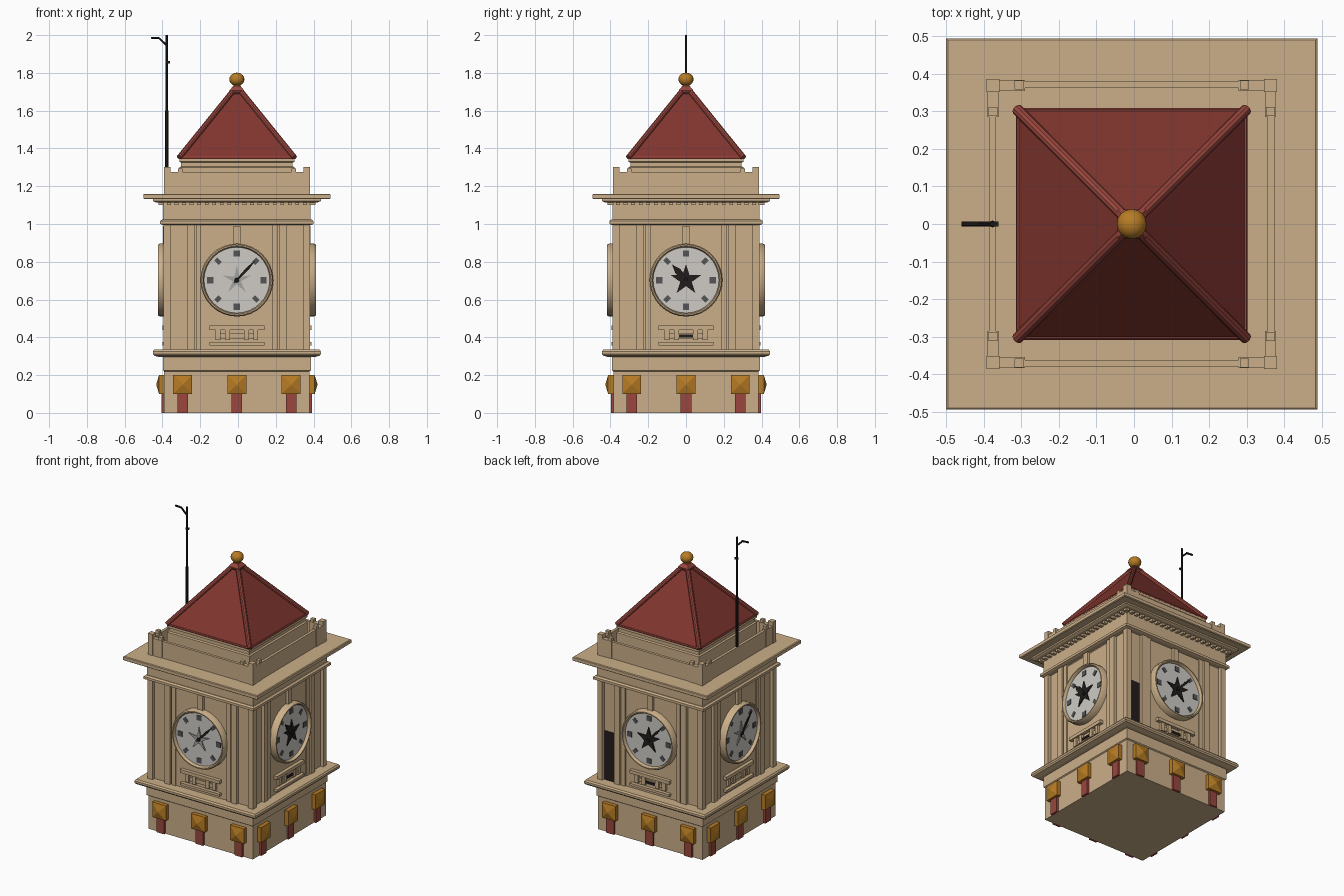
import bpy, bmesh, math
from mathutils import Matrix, Vector

if "Cube" in bpy.data.objects:
    bpy.data.objects.remove(bpy.data.objects["Cube"])

CX = -0.006  # tower axis
def mat(name, c):
    m = bpy.data.materials.new(name)
    m.diffuse_color = (*c, 1)
    m.use_nodes = True
    m.node_tree.nodes["Principled BSDF"].inputs["Base Color"].default_value = m.diffuse_color
    return m
STONE = mat("tan stone", (0.60, 0.43, 0.25))
ROOF = mat("roof red", (0.22, 0.036, 0.028))
TRIM = mat("trim red", (0.32, 0.062, 0.047))
GOLD = mat("gold", (0.47, 0.20, 0.018))
DIAL = mat("dial white", (0.62, 0.60, 0.56))
GREY = mat("mark grey", (0.09, 0.09, 0.09))
PALE = mat("pale grey", (0.38, 0.37, 0.35))
BLACK = mat("black iron", (0.015, 0.012, 0.011))

def finish(name, bm, m, smooth=False):
    bmesh.ops.recalc_face_normals(bm, faces=bm.faces)
    me = bpy.data.meshes.new(name)
    bm.to_mesh(me)
    bm.free()
    ob = bpy.data.objects.new(name, me)
    me.materials.append(m)
    bpy.context.collection.objects.link(ob)
    ob.location.x = CX
    if smooth:
        bpy.ops.object.select_all(action='DESELECT')
        bpy.context.view_layer.objects.active = ob
        ob.select_set(True)
        bpy.ops.object.shade_smooth_by_angle(angle=math.radians(35))
    return ob

def loft(bm, rings, cap=True):
    vs = [[bm.verts.new(p) for p in r] for r in rings]
    n = len(vs[0])
    for a, b in zip(vs, vs[1:]):
        for i in range(n):
            bm.faces.new((a[i], a[(i + 1) % n], b[(i + 1) % n], b[i]))
    if cap:
        bm.faces.new(vs[0][::-1])
        bm.faces.new(vs[-1])

def tier(name, prof, m):
    """Square tower section from (half width, z) pairs."""
    bm = bmesh.new()
    loft(bm, [[(-h, -h, z), (h, -h, z), (h, h, z), (-h, h, z)] for h, z in prof])
    return finish(name, bm, m)

def box(bm, u0, u1, d0, d1, z0, z1):
    loft(bm, [[(u0, -d0, z), (u1, -d0, z), (u1, -d1, z), (u0, -d1, z)] for z in (z0, z1)])

def prism(bm, pts, d0, d1):
    loft(bm, [[(u, -d, z) for u, z in pts] for d in (d0, d1)])

def sides(name, build, m, which=(0, 1, 2, 3), smooth=False):
    """Build in front-face coordinates, then turn copies to each face."""
    bm = bmesh.new()
    for k in which:
        old = set(bm.verts)
        build(bm)
        new = [v for v in bm.verts if v not in old]
        bmesh.ops.rotate(bm, verts=new, matrix=Matrix.Rotation(k * math.pi / 2, 3, 'Z'))
    return finish(name, bm, m, smooth)

def tube(bm, a, b, r, n=8):
    a, b = Vector(a), Vector(b)
    q = (b - a).to_track_quat('Z', 'Y')
    ring = [Vector((r * math.cos(i * math.tau / n), r * math.sin(i * math.tau / n), 0)) for i in range(n)]
    loft(bm, [[p + q @ v for v in ring] for p in (a, b)])

# Tower body and mouldings
tier("base", [(.385, 0), (.385, .22), (.392, .225), (.392, .295), (.41, .30)], STONE)
tier("lower_ledge", [(.41, .295), (.438, .303), (.445, .312), (.445, .325), (.438, .335)], STONE)
tier("clock_storey", [(.366, .33), (.366, 1.0)], STONE)
tier("string_course", [(.392, .995), (.406, 1.0), (.406, 1.016), (.395, 1.024)], STONE)
tier("frieze", [(.39, 1.02), (.39, 1.12)], STONE)
tier("soffit", [(.43, 1.115), (.445, 1.122), (.445, 1.135)], STONE)
tier("cornice", [(.49, 1.132), (.495, 1.136), (.495, 1.156), (.49, 1.16)], STONE)
tier("roof_drum", [(.305, 1.155), (.305, 1.30), (.295, 1.305), (.295, 1.325), (.305, 1.33), (.305, 1.348)], STONE)

def dentils(bm):
    for i in range(21):
        u = -.40 + i * .04
        box(bm, u - .01, u + .01, .385, .415, 1.10, 1.118)
sides("dentils", dentils, STONE)

def pilasters(bm):
    for s in (-1, 1):
        for c, w, d in ((.203, .014, .380), (.245, .020, .386)):
            box(bm, s * c - w, s * c + w, .36, d, .33, 1.0)
    box(bm, .352, .388, .352, .388, .33, 1.0)
    box(bm, -.19, .19, .36, .372, .33, .985)
sides("pilasters", pilasters, STONE)

def keystone(bm):
    box(bm, -.019, .019, .36, .39, .88, .99)
sides("keystone", keystone, STONE)

# Ornament bracket below each clock
def ornament(bm):
    box(bm, -.145, .145, .36, .395, .44, .462)
    box(bm, -.145, .145, .36, .395, .358, .374)
    box(bm, -.11, .11, .36, .380, .395, .42)
    for c in (-.10, -.05, .05, .10):
        box(bm, c - .013, c + .013, .36, .388, .385, .44)
sides("clock_ornament", ornament, STONE)
def ornament_core(bm):
    box(bm, -.06, .06, .37, .385, .40, .414)
sides("ornament_dark_insert", ornament_core, BLACK, (1, 2))

# Clocks
ZC = .703
def circle(r, d, n=32):
    return [(r * math.cos(i * math.tau / n), -d, ZC + r * math.sin(i * math.tau / n)) for i in range(n)]
def ring(bm):
    prof = [(.193, .36), (.193, .408), (.187, .418), (.180, .418), (.174, .408), (.174, .39)]
    loft(bm, [circle(r, d) for r, d in prof], cap=False)
sides("clock_rim", ring, STONE, smooth=True)
sides("clock_dial", lambda bm: loft(bm, [circle(.178, .37), circle(.178, .398)]), DIAL)

def rot(pts, a):
    """Turn (u, z) points clockwise about the clock centre."""
    c, s = math.cos(a), math.sin(a)
    return [(u * c + z * s, ZC - u * s + z * c) for u, z in pts]
def marks(bm):
    for i in range(8):
        w = .017 if i % 2 == 0 else .012
        prism(bm, rot([(-w, .125), (w, .125), (w, .158), (-w, .158)], i * math.pi / 4), .396, .402)
sides("hour_marks", marks, GREY)

def star(r, r2):
    def f(bm):
        pts = [(0, r if i % 2 == 0 else r2) for i in range(10)]
        prism(bm, [rot([p], i * math.pi / 5)[0] for i, p in enumerate(pts)], .396, .405)
    return f
sides("dark_star", star(.085, .032), BLACK, (1, 2))
sides("pale_star", star(.08, .022), PALE, (0, 3))

def hand(a, length, w):
    return lambda bm: prism(bm, rot([(-w * .6, -.02), (w * .6, -.02), (w, length * .6), (0, length), (-w, length * .6)], a), .404, .410)
sides("minute_hand", hand(math.radians(43), .145, .008), BLACK, (0, 2, 3))
sides("hour_hand", hand(math.radians(-42), .11, .017), BLACK, (1,))
sides("clock_hub", lambda bm: loft(bm, [circle(.014, .40, 10), circle(.010, .413, 10)]), BLACK)

# Dark doorway near the back corner
sides("doorway", lambda bm: box(bm, -.348, -.272, .36, .370, .335, .66), BLACK, (2,))

# Lanterns and red strips round the base
LAMPS = (-.287, 0, .287)
def lamps(bm):
    for u in LAMPS:
        rings = []
        for d, h in ((.38, .05), (.412, .05), (.426, .004)):
            rings.append([(u - h, -d, .15 - h), (u + h, -d, .15 - h), (u + h, -d, .15 + h), (u - h, -d, .15 + h)])
        loft(bm, rings)
sides("base_lanterns", lamps, GOLD)
def strips(bm):
    for u in LAMPS:
        box(bm, u - .028, u + .028, .38, .398, 0, .105)
sides("lantern_strips", strips, TRIM)

# Parapet with raised corner posts
def parapet(bm):
    box(bm, -.37, .37, .362, .380, 1.155, 1.272)
    box(bm, .352, .387, .352, .387, 1.155, 1.302)
    for s in (-1, 1):
        box(bm, s * .33 - .045, s * .33 + .045, .355, .384, 1.155, 1.275)
        box(bm, s * .30 - .012, s * .30 + .012, .358, .382, 1.155, 1.295)
sides("parapet", parapet, STONE)

# Roof, ridges and finial
tier("roof", [(.302, 1.345), (.302, 1.355), (.02, 1.70)], ROOF)
def ridge(bm):
    tube(bm, (.305, -.305, 1.352), (.02, -.02, 1.705), .015, 10)
sides("roof_ridges", ridge, TRIM, smooth=True)
def eave(bm):
    tube(bm, (-.30, -.302, 1.35), (.30, -.302, 1.35), .007, 6)
sides("eaves", eave, TRIM)
tier("roof_cap", [(.025, 1.685), (.038, 1.70), (.038, 1.708), (.02, 1.73)], TRIM)
bm = bmesh.new()
bmesh.ops.create_uvsphere(bm, u_segments=16, v_segments=10, radius=.04)
bmesh.ops.scale(bm, vec=(1, 1, .88), verts=bm.verts)
bmesh.ops.translate(bm, vec=(0, 0, 1.766), verts=bm.verts)
tube(bm, (0, 0, 1.71), (0, 0, 1.75), .018)
finish("finial_ball", bm, GOLD, smooth=True)

# Mast with hooked arm
bm = bmesh.new()
X = -.371
tube(bm, (X, 0, 1.155), (X, 0, 1.60), .009)
tube(bm, (X, 0, 1.60), (X, 0, 2.0), .006)
tube(bm, (X, 0, 1.945), (X - .04, 0, 1.983), .006, 6)
tube(bm, (X - .035, 0, 1.983), (X - .083, 0, 1.986), .006, 6)
box(bm, X - .004, X + .016, -.006, .006, 1.85, 1.862)
finish("mast", bm, BLACK)
